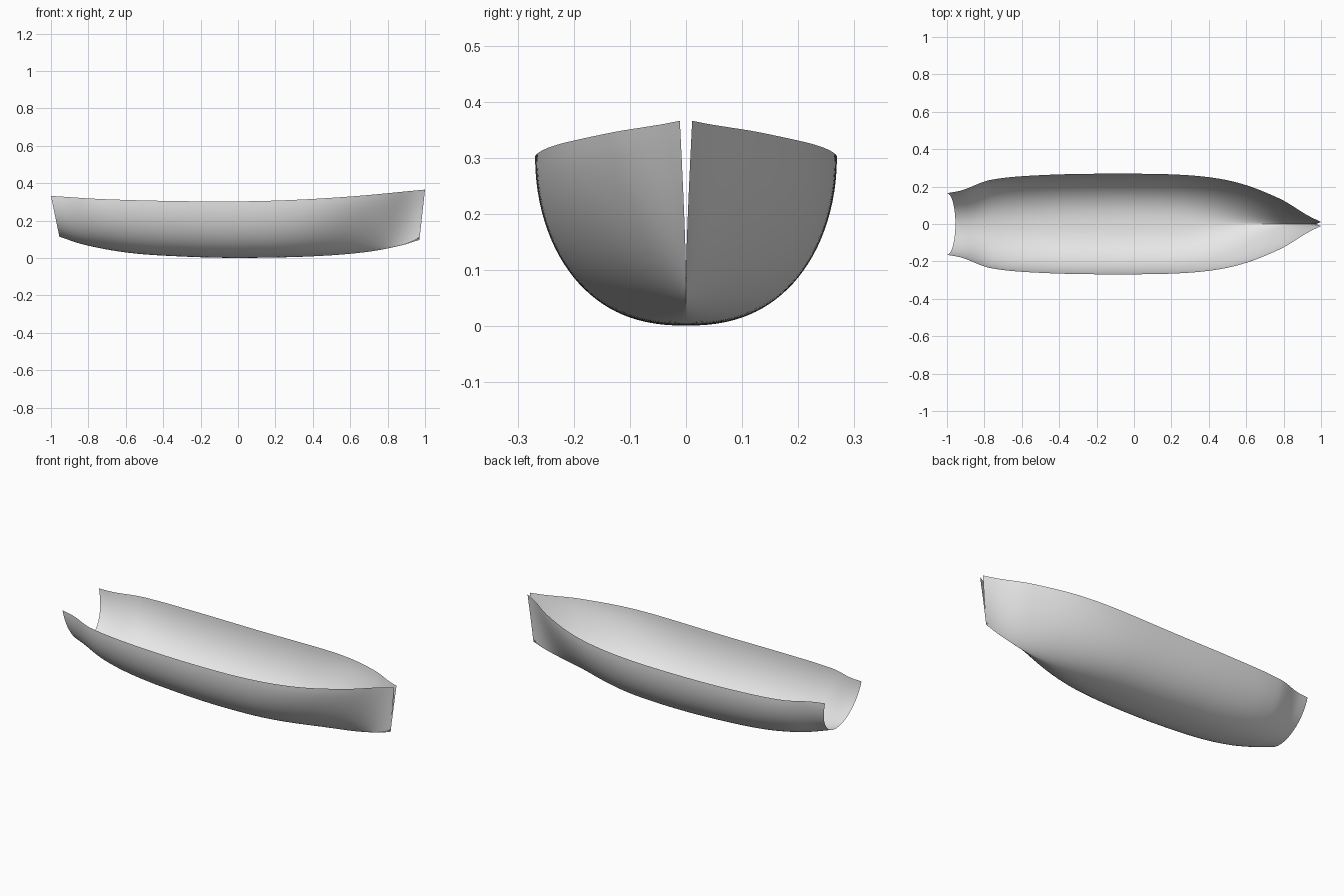
import bpy

cube = bpy.data.objects.get("Cube")
if cube:
    bpy.data.objects.remove(cube, do_unlink=True)

grey = bpy.data.materials.new("hull grey")
grey.use_nodes = True
grey.diffuse_color = (0.8, 0.8, 0.8, 1)
grey.node_tree.nodes["Principled BSDF"].inputs["Base Color"].default_value = (0.8, 0.8, 0.8, 1)

# Hull lines along the length: (station, value), stern to bow
HALF_BEAM = [(-1, .165), (-.92, .18), (-.77, .235), (-.5, .261), (-.1, .269), (.3, .26),
             (.55, .222), (.78, .135), (.93, .045), (1, .011)]
SHEER = [(-1, .332), (-.7, .314), (-.2, .303), (.2, .307), (.6, .329), (1, .366)]
KEEL = [(-1, .114), (-.85, .07), (-.6, .028), (-.3, .008), (0, .001), (.4, .009),
        (.7, .032), (.9, .068), (1, .097)]
ROUNDNESS = [(-1, 2), (.2, 2), (.6, 1.6), (1, 1)]
FULLNESS = [(-1, 2), (-.4, 2.3), (.2, 2.3), (.6, 1.5), (1, .8)]


def fair(points, x):
    """Smooth curve through the points, evaluated at x."""
    last = len(points) - 1

    def slope(i):
        a, b = points[max(i - 1, 0)], points[min(i + 1, last)]
        return (b[1] - a[1]) / (b[0] - a[0])

    i = next((k for k in range(last) if x <= points[k + 1][0]), last - 1)
    (xa, ya), (xb, yb) = points[i], points[i + 1]
    h = xb - xa
    s = min(max((x - xa) / h, 0), 1)
    r = 1 - s
    return (r * r * (1 + 2 * s) * ya + s * s * (1 + 2 * r) * yb
            + h * s * r * (r * slope(i) - s * slope(i + 1)))


def hull_point(x, t, inset):
    """Point on the port half at station x, t = 0 keel to 1 sheer."""
    low, high = fair(KEEL, x) + inset, fair(SHEER, x)
    p, q = fair(ROUNDNESS, x), fair(FULLNESS, x)
    y = (fair(HALF_BEAM, x) - inset) * max(1 - (1 - t) ** p, 0) ** (1 / q)
    rake = .045 if x < 0 else .03
    return (x * (1 - rake * (1 - t) * abs(x)), y, low + (high - low) * t)


def shell(name, start, end, inset, stations=80, rows=28):
    verts = [hull_point(start + (end - start) * i / stations, (j / rows) ** 2, inset)
             for i in range(stations + 1) for j in range(rows + 1)]
    w = rows + 1
    faces = [(i * w + j, i * w + j + 1, (i + 1) * w + j + 1, (i + 1) * w + j)
             for i in range(stations) for j in range(rows)]
    mesh = bpy.data.meshes.new(name)
    mesh.from_pydata(verts, [], faces)
    mesh.materials.append(grey)
    ob = bpy.data.objects.new(name, mesh)
    bpy.context.collection.objects.link(ob)
    mirror = ob.modifiers.new("starboard half", "MIRROR")
    mirror.use_axis = (False, True, False)
    mirror.merge_threshold = 0.0005
    bpy.ops.object.select_all(action="DESELECT")
    bpy.context.view_layer.objects.active = ob
    ob.select_set(True)
    bpy.ops.object.shade_smooth_by_angle()
    return ob


# Outer skin, open at the stern and slit at the stem
shell("hull", -1, 1, 0)
# Inner lining amidships
shell("inner_lining", -.775, .79, .002)
